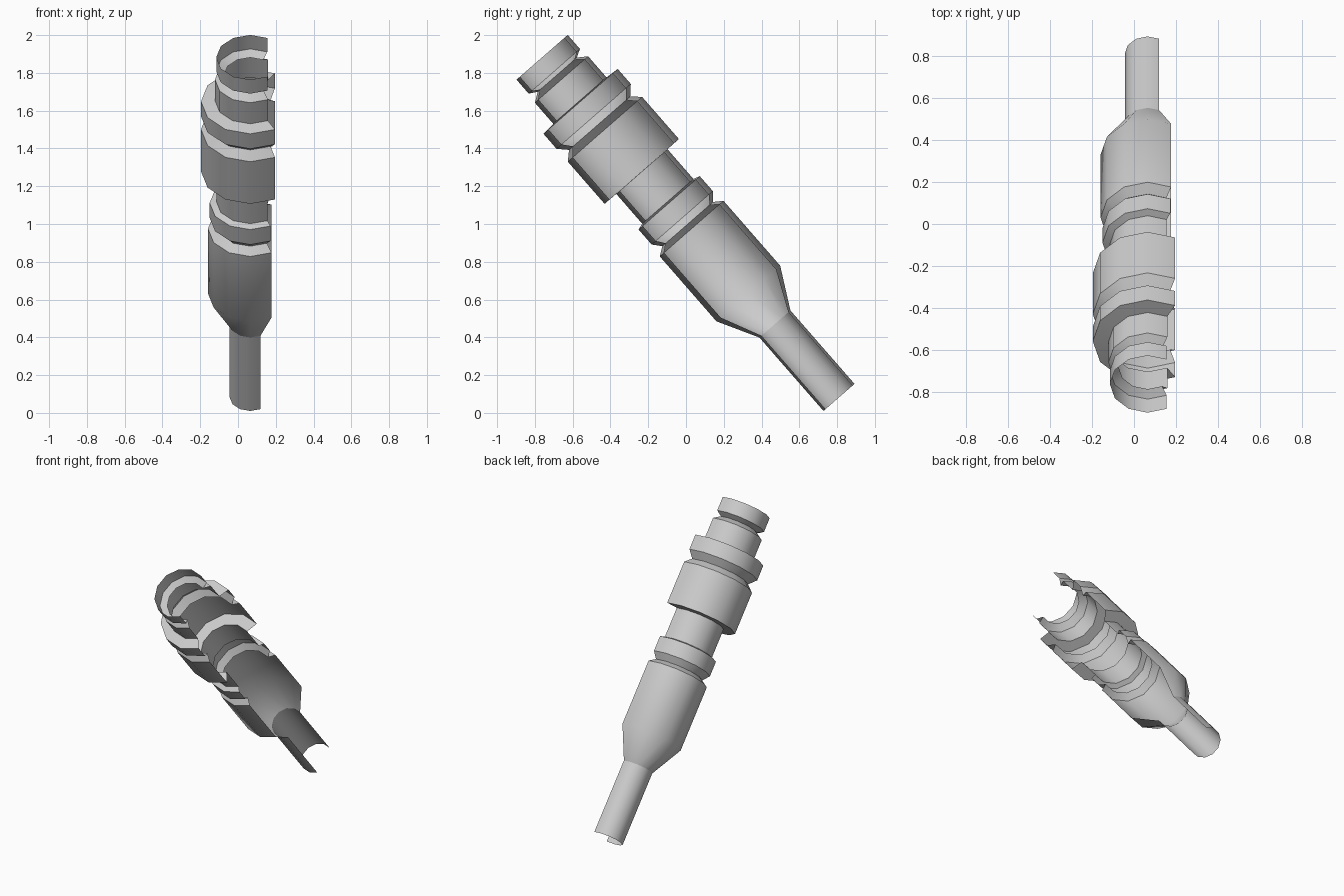
import bpy, bmesh, math
from mathutils import Matrix

if "Cube" in bpy.data.objects:
    bpy.data.objects.remove(bpy.data.objects["Cube"])

# Open shell: 12-sided sections with a third of the sides missing towards +x
SIDES, KEPT, START = 12, 8, math.radians(60)
# Local z is the long axis, leaning back in the YZ plane
PLACE = Matrix.Translation((0.065, 0.81, 0.082)) @ Matrix.Rotation(math.radians(41.12), 4, 'X')


def shell(name, profile):
    """Sweep (height, radius) points around the axis through the kept sides."""
    bm = bmesh.new()
    rings = []
    for h, r in profile:
        ring = []
        for j in range(KEPT + 1):
            a = START + j * math.tau / SIDES
            ring.append(bm.verts.new((r * math.cos(a), r * math.sin(a), h)))
        rings.append(ring)
    for low, high in zip(rings, rings[1:]):
        for j in range(KEPT):
            bm.faces.new((low[j], low[j + 1], high[j + 1], high[j]))
    bm.transform(PLACE)
    mesh = bpy.data.meshes.new(name)
    bm.to_mesh(mesh)
    bm.free()
    obj = bpy.data.objects.new(name, mesh)
    bpy.context.collection.objects.link(obj)
    bpy.context.view_layer.objects.active = obj
    obj.select_set(True)
    bpy.ops.object.shade_smooth_by_angle(angle=math.radians(35))
    obj.select_set(False)


# Thin tube and the flared lower body, ending in a bevel
shell("lower_tube", [(0, 0.109), (0.516, 0.109)])
shell("lower_body", [(0.516, 0.109), (0.73, 0.224), (1.186, 0.224), (1.218, 0.178)])
# Groove and collar above the body
shell("lower_collar", [(1.218, 0.178), (1.262, 0.215), (1.367, 0.215), (1.378, 0.18)])
# Narrow waist
shell("waist", [(1.378, 0.18), (1.587, 0.18)])
# Wide sleeve with bevelled upper edge
shell("upper_sleeve", [(1.587, 0.18), (1.588, 0.261), (1.884, 0.261), (1.927, 0.215)])
# Wide ring above the V groove
shell("upper_ring", [(1.927, 0.215), (1.975, 0.261), (2.08, 0.261), (2.086, 0.187)])
# Neck and end rim
shell("neck", [(2.086, 0.187), (2.234, 0.187), (2.268, 0.138)])
shell("end_rim", [(2.268, 0.138), (2.292, 0.18), (2.39, 0.18)])
